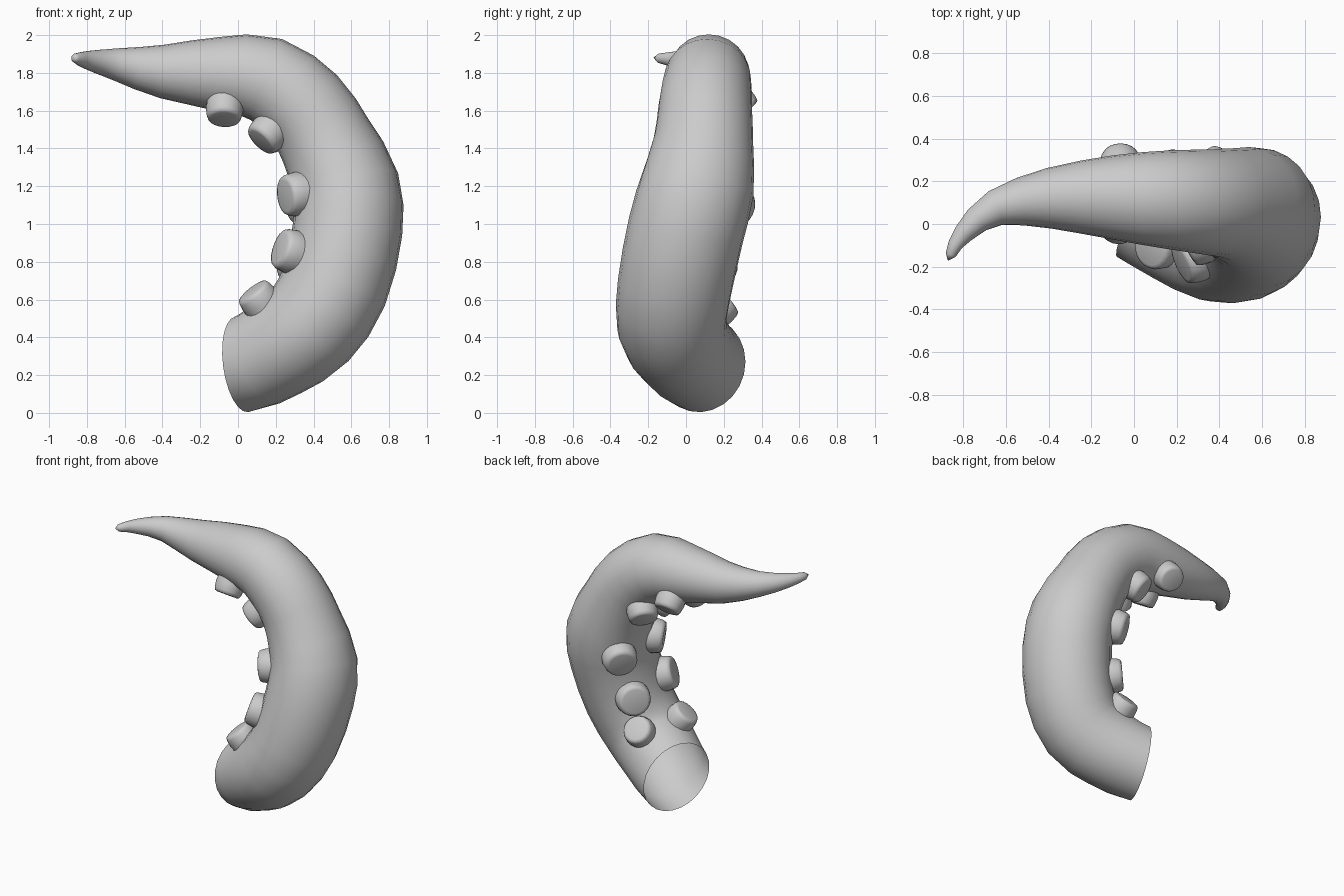
import bpy, bmesh, math
from mathutils import Vector

if "Cube" in bpy.data.objects:
    bpy.data.objects.remove(bpy.data.objects["Cube"])

# centre line of the arm: x, y, z, radius
PATH = [Vector(p) for p in (
    (-0.17, 0.15, 0.285, 0.25),  # lead-in, sets direction of the open base
    (0.02, 0.08, 0.257, 0.255), (0.205, -0.01, 0.335, 0.264), (0.38, -0.075, 0.462, 0.278),
    (0.51, -0.06, 0.67, 0.287), (0.58, 0.0, 0.97, 0.291), (0.57, 0.06, 1.20, 0.286),
    (0.465, 0.093, 1.44, 0.253), (0.35, 0.102, 1.62, 0.242), (0.15, 0.115, 1.765, 0.23),
    (-0.10, 0.125, 1.795, 0.197), (-0.40, 0.12, 1.808, 0.142), (-0.65, 0.075, 1.846, 0.085),
    (-0.80, -0.045, 1.868, 0.048), (-0.86, -0.145, 1.878, 0.025),
    (-0.89, -0.24, 1.885, 0.01))]
LAST = len(PATH) - 3


def sample(u):
    """Position, radius and frame (tangent, inner, side) on the centre line."""
    i = min(int(u), LAST - 1)
    t = u - i
    a, b, c, d = PATH[i:i + 4]
    p = 0.5 * (2 * b + (c - a) * t + (2 * a - 5 * b + 4 * c - d) * t * t
               + (3 * b - a - 3 * c + d) * t ** 3)
    v = 0.5 * ((c - a) + 2 * (2 * a - 5 * b + 4 * c - d) * t
               + 3 * (3 * b - a - 3 * c + d) * t * t)
    tan = v.to_3d().normalized()
    inner = Vector((-tan.z, 0, tan.x)).normalized()
    side = inner.cross(tan).normalized()
    if side.y < 0:
        side = -side
    return p.to_3d(), p.w, tan, inner, side


def finish(bm, name, angle):
    bmesh.ops.recalc_face_normals(bm, faces=bm.faces)
    me = bpy.data.meshes.new(name)
    bm.to_mesh(me)
    bm.free()
    ob = bpy.data.objects.new(name, me)
    bpy.context.collection.objects.link(ob)
    bpy.ops.object.select_all(action='DESELECT')
    ob.select_set(True)
    bpy.context.view_layer.objects.active = ob
    bpy.ops.object.shade_smooth_by_angle(angle=math.radians(angle))
    return ob


def loft(bm, rings):
    for r0, r1 in zip(rings, rings[1:]):
        n = len(r0)
        for k in range(n):
            bm.faces.new((r0[k], r0[(k + 1) % n], r1[(k + 1) % n], r1[k]))


# tapering curled arm, slightly wider sideways, open at the base, pointed at the tip
SIDES, STEPS = 24, 2
bm = bmesh.new()
rings = []
for s in range(LAST * STEPS + 1):
    p, r, tan, inner, side = sample(s / STEPS)
    wide = 1 + 0.06 * math.sin(math.pi * min(s / STEPS / 8, 1))
    rings.append([bm.verts.new(p + r * (inner * math.cos(a) + side * wide * math.sin(a)))
                  for a in (2 * math.pi * k / SIDES for k in range(SIDES))])
loft(bm, rings)
p, r, tan, inner, side = sample(LAST)
tip = bm.verts.new(p + tan * 0.03)
for k in range(SIDES):
    bm.faces.new((rings[-1][k], rings[-1][(k + 1) % SIDES], tip))
finish(bm, "tentacle_arm", 80)


# sucker: short tapered disc with a rounded rim
def sucker(name, u, angle, size):
    p, r, tan, inner, side = sample(u)
    out = inner * math.cos(angle) + side * math.sin(angle)
    across = out.cross(tan)
    bm = bmesh.new()
    rings = []
    for rad, h in ((1.0, -0.08), (1.05, 0.01), (0.98, 0.055), (0.9, 0.073), (0.74, 0.078)):
        rings.append([bm.verts.new(p + out * (r + h) + size * rad *
                                   (tan * math.cos(a) + across * math.sin(a)))
                      for a in (2 * math.pi * k / 20 for k in range(20))])
    loft(bm, rings)
    bm.faces.new(rings[-1])
    finish(bm, name, 50)


# two rows of five suckers along the inner side: station, size, spread, turn to the back
for n, (u, size, spread, turn) in enumerate((
        (1.42, 0.1, 34, 20), (3.32, 0.113, 33, 10), (4.95, 0.113, 34, 7),
        (7.15, 0.1, 28, 5), (8.85, 0.095, 38, 6)), 1):
    for row, sgn in (("front", -1), ("back", 1)):
        sucker(f"sucker_{row}_{n}", u, math.radians(sgn * spread + turn), size)
